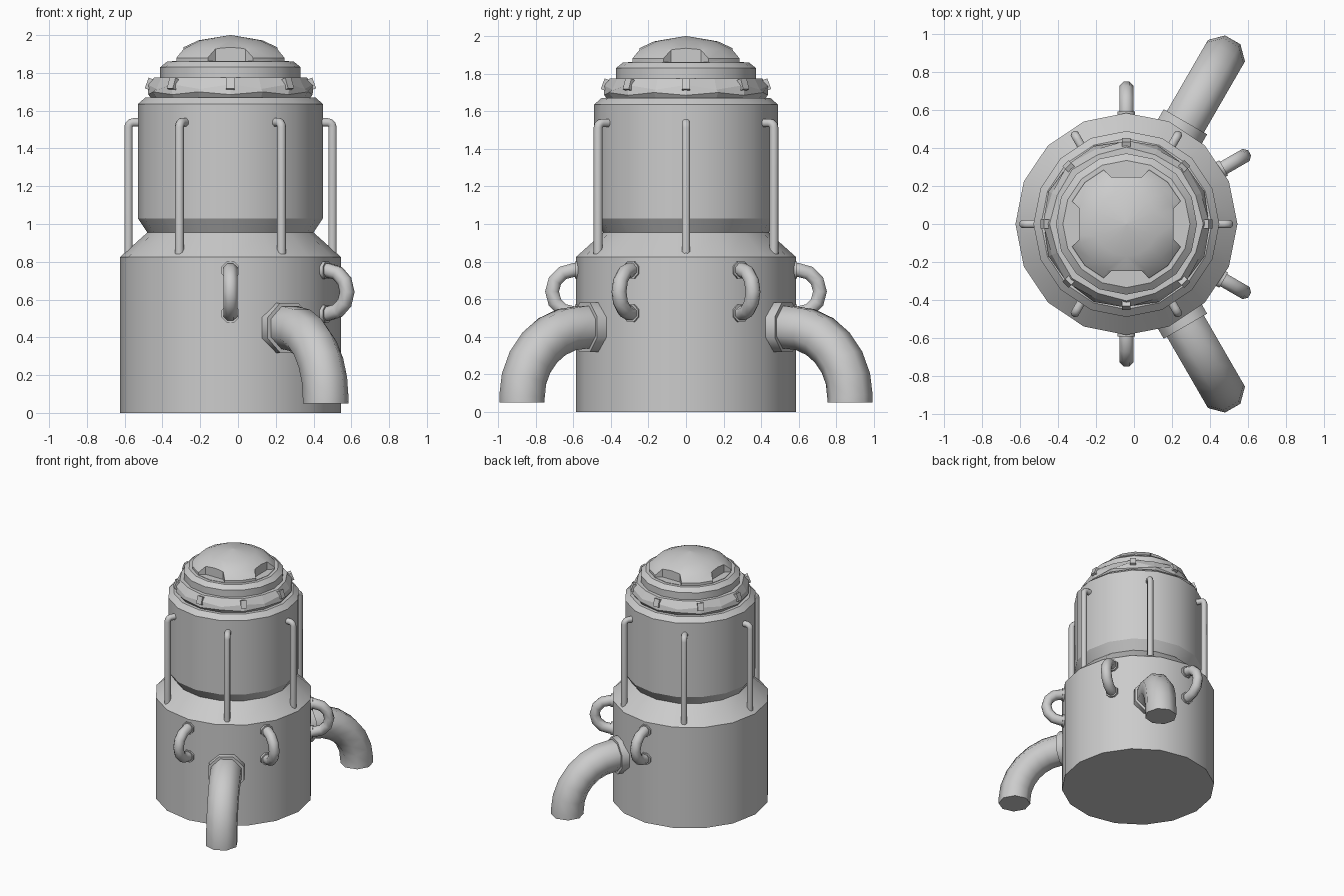
import bpy, bmesh
from math import sin, cos, pi, radians
from mathutils import Matrix

if "Cube" in bpy.data.objects:
    bpy.data.objects.remove(bpy.data.objects["Cube"])

AXIS_X = -0.04  # the body axis sits a little to the right of centre

grey = bpy.data.materials.new("plain_grey")
grey.use_nodes = True
grey.diffuse_color = (0.6, 0.6, 0.6, 1)
grey.node_tree.nodes["Principled BSDF"].inputs["Base Color"].default_value = (0.6, 0.6, 0.6, 1)


def finish(bm, name, turn=0, smooth=None):
    """Turn a bmesh into an object on the body axis, rotated by turn degrees."""
    bmesh.ops.recalc_face_normals(bm, faces=bm.faces)
    mesh = bpy.data.meshes.new(name)
    bm.to_mesh(mesh)
    bm.free()
    mesh.materials.append(grey)
    obj = bpy.data.objects.new(name, mesh)
    bpy.context.collection.objects.link(obj)
    obj.location.x = AXIS_X
    obj.rotation_euler.z = radians(turn)
    if smooth:
        shade(obj, smooth)
    return obj


def shade(obj, angle):
    bpy.ops.object.select_all(action="DESELECT")
    obj.select_set(True)
    bpy.context.view_layer.objects.active = obj
    bpy.ops.object.shade_smooth_by_angle(angle=radians(angle))


def skin(bm, rings):
    """Bridge successive vertex rings and cap both ends."""
    n = len(rings[0])
    for a, b in zip(rings, rings[1:]):
        for i in range(n):
            j = (i + 1) % n
            bm.faces.new((a[i], a[j], b[j], b[i]))
    bm.faces.new(rings[0])
    bm.faces.new(rings[-1])


def lathe(name, profile, sides=16, smooth=30):
    bm = bmesh.new()
    skin(bm, [[bm.verts.new((r * cos(2 * pi * i / sides), r * sin(2 * pi * i / sides), z))
               for i in range(sides)] for r, z in profile])
    return finish(bm, name, smooth=smooth)


def tube(name, path, radius, turn, sides=8):
    """Sweep a round section along a path of (distance, height) points."""
    bm = bmesh.new()
    rings = []
    for k, (x, z) in enumerate(path):
        a, b = path[max(k - 1, 0)], path[min(k + 1, len(path) - 1)]
        dx, dz = b[0] - a[0], b[1] - a[1]
        size = (dx * dx + dz * dz) ** 0.5
        nx, nz = -dz / size, dx / size
        ring = []
        for i in range(sides):
            t = 2 * pi * (i + 0.5) / sides
            u, v = radius * cos(t), radius * sin(t)
            ring.append(bm.verts.new((x + nx * u, v, z + nz * u)))
        rings.append(ring)
    skin(bm, rings)
    return finish(bm, name, turn, smooth=50)


def arc(cx, cz, radius, start, end, steps):
    angles = [radians(start + (end - start) * i / steps) for i in range(steps + 1)]
    return [(cx + radius * cos(t), cz + radius * sin(t)) for t in angles]


# Stepped body: wide base, shoulder, neck and upper drum
lathe("base_drum", [(0.585, 0), (0.585, 0.825), (0.44, 0.955)])
lathe("upper_drum", [(0.44, 0.955), (0.49, 1.03), (0.49, 1.635), (0.45, 1.67)])
lathe("cap_collar", [(0.372, 1.67), (0.372, 1.83), (0.335, 1.86)])

# Faceted ring under the cap, alternating between stud and hollow angles
bm = bmesh.new()
rows = []
for r_stud, z_stud, r_gap, z_gap in [(0.42, 1.665, 0.42, 1.665), (0.435, 1.685, 0.445, 1.70),
                                     (0.44, 1.74, 0.425, 1.715), (0.405, 1.775, 0.395, 1.775)]:
    row = []
    for i in range(16):
        r, z = (r_gap, z_gap) if i % 2 else (r_stud, z_stud)
        row.append(bm.verts.new((r * cos(pi * i / 8), r * sin(pi * i / 8), z)))
    rows.append(row)
skin(bm, rows)
finish(bm, "faceted_ring")

# Small studs around the faceted ring
for k in range(8):
    bm = bmesh.new()
    place = Matrix.Translation((0.42, 0, 1.738)) @ Matrix.Rotation(radians(-20), 4, "Y")
    bmesh.ops.create_cube(bm, size=1, matrix=place @ Matrix.Diagonal((0.05, 0.045, 0.06, 1)))
    finish(bm, f"ring_stud_{k + 1}", 45 * k)

# Domed cap with four scoops cut into its rim
dome = lathe("dome_cap", [(0.31, 1.855), (0.31, 1.88), (0.26, 1.93), (0.17, 1.972), (0.004, 2.0)],
             smooth=None)
bm = bmesh.new()
for k in range(4):
    spin = Matrix.Rotation(k * pi / 2, 4, "Z")
    plan = [(0.248, -0.08), (0.30, -0.135), (0.45, -0.135),
            (0.45, 0.135), (0.30, 0.135), (0.248, 0.08)]
    rings = [[bm.verts.new(spin @ Matrix.Translation((x, y, z)).translation) for x, y in plan]
             for z in (1.863, 2.1)]
    skin(bm, rings)
cutter = finish(bm, "scoop_cutter")
cutter.hide_render = True
cutter.hide_viewport = True
cut = dome.modifiers.new("scoops", "BOOLEAN")
cut.operation = "DIFFERENCE"
cut.solver = "EXACT"
cut.object = cutter
shade(dome, 35)

# Six slim rods bent in to the drum at the top
rod_path = [(0.54, 0.84)] + arc(0.515, 1.513, 0.025, 0, 90, 3) + [(0.46, 1.538)]
for k in range(6):
    tube(f"side_rod_{k + 1}", rod_path, 0.024, 60 * k)

# Four ring handles with small collars
handle_path = [(0.54, 0.755)] + arc(0.598, 0.64, 0.115, 90, -90, 6) + [(0.54, 0.525)]
for k, turn in enumerate((-90, -30, 30, 90)):
    tube(f"ring_handle_{k + 1}", handle_path, 0.04, turn)
    for label, z in (("upper", 0.755), ("lower", 0.525)):
        tube(f"{label}_handle_collar_{k + 1}", [(0.54, z), (0.592, z)], 0.05, turn)

# Two curved outlet pipes with collars
pipe_path = [(0.5, 0.45)] + arc(0.638, 0.08, 0.37, 90, 0, 6) + [(1.008, 0.05)]
for side, turn in (("front", -60), ("back", 60)):
    tube(f"{side}_outlet_pipe", pipe_path, 0.122, turn)
    tube(f"{side}_pipe_collar", [(0.52, 0.45), (0.622, 0.45)], 0.143, turn)
